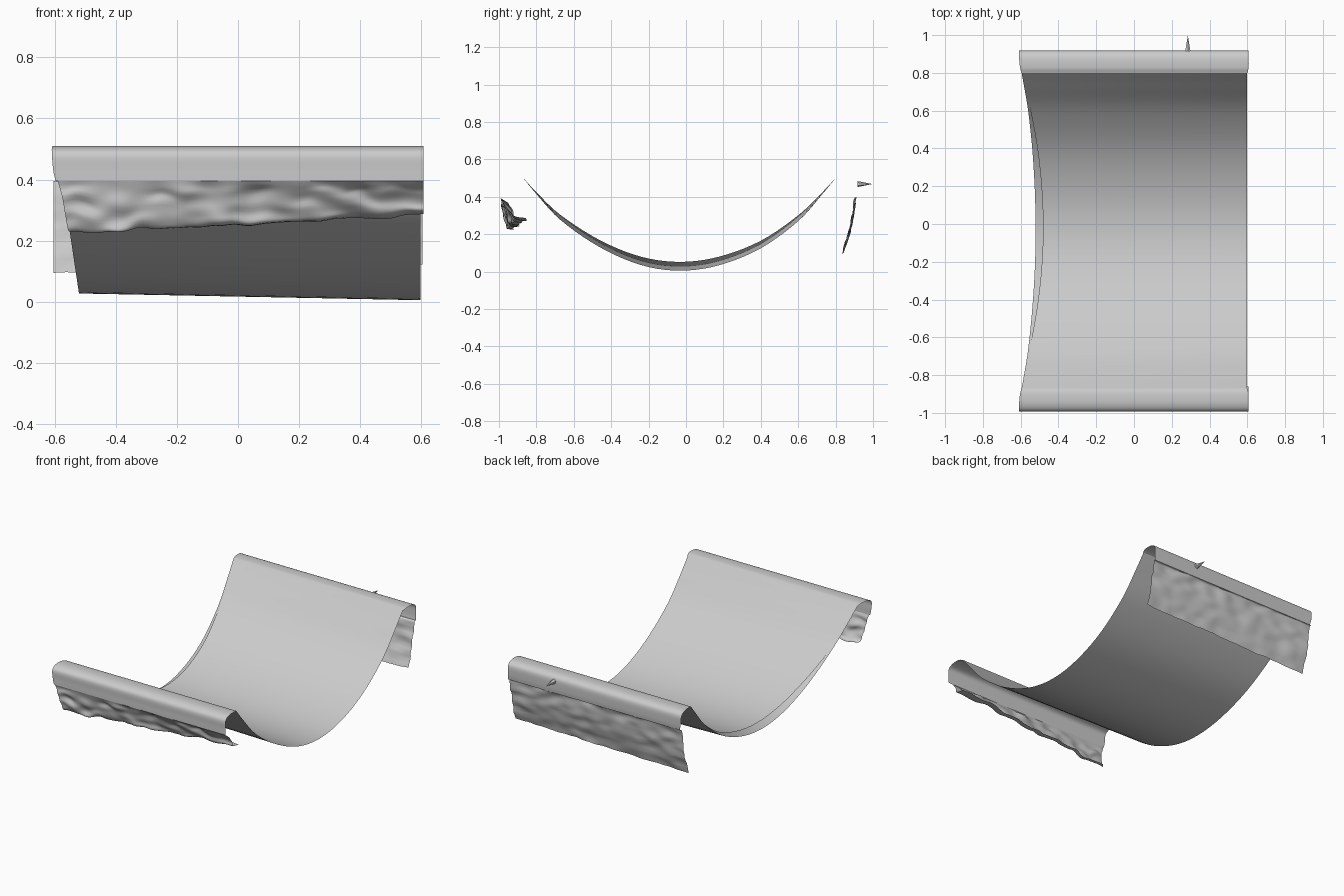
import bpy, bmesh, math
from mathutils import Vector, noise

if "Cube" in bpy.data.objects:
    bpy.data.objects.remove(bpy.data.objects["Cube"])


def spline(pts, sub):
    """Catmull-Rom samples through the given points."""
    p = [Vector(q) for q in pts]
    p = [2 * p[0] - p[1]] + p + [2 * p[-1] - p[-2]]
    out = []
    for i in range(1, len(p) - 2):
        a, b, c, d = p[i - 1:i + 3]
        for k in range(sub):
            t = k / sub
            out.append(0.5 * (2 * b + (c - a) * t + (2 * a - 5 * b + 4 * c - d) * t * t
                              + (3 * b - a - 3 * c + d) * t ** 3))
    return out + [p[-2]]


def sheet(name, left, right, steps, sub=5, rumple=0.0, ease=1.0):
    """Open sheet stretched from a left edge curve to a right edge curve."""
    a, b = spline(left, sub), spline(right, sub)
    bm = bmesh.new()
    grid = []
    for j, (p, q) in enumerate(zip(a, b)):
        fade = min(1, j / 4)
        row = []
        for i in range(steps + 1):
            v = p.lerp(q, (i / steps) ** ease)
            if rumple:
                n = noise.noise(Vector((v.x * 9, v.z * 22, 3)))
                v.y += rumple * fade * n
                v.z += 0.5 * rumple * fade * noise.noise(Vector((v.x * 14, v.z * 9, 8)))
            row.append(bm.verts.new(v))
        grid.append(row)
    for r, s in zip(grid, grid[1:]):
        for i in range(steps):
            bm.faces.new((r[i], r[i + 1], s[i + 1], s[i]))
    bm.normal_update()
    me = bpy.data.meshes.new(name)
    bm.to_mesh(me)
    bm.free()
    ob = bpy.data.objects.new(name, me)
    bpy.context.collection.objects.link(ob)
    for f in me.polygons:
        f.use_smooth = True
    return ob


# Sagging deck: right edge profile, left edge slightly higher and drawn inwards
sag = [(-0.87, 0.50), (-0.80, 0.415), (-0.67, 0.275), (-0.46, 0.13), (-0.24, 0.035), (-0.03, 0.005),
       (0.18, 0.035), (0.40, 0.125), (0.60, 0.27), (0.73, 0.415), (0.80, 0.50)]
right = [(0.597, y, z) for y, z in sag]
left = [(-0.52 - 0.15 * z, y, z + 0.022 * min(1, (0.5 - z) / 0.2)) for y, z in sag]
sheet("seat_sling", left, right, 24)

# Narrow hem turned back along the left edge, fading out towards the ends
hem = []
for x, y, z in left:
    w = max(0.02, 1 - (y / 0.75) ** 2)
    hem.append((x + 0.042 * w, y, z + 0.025 * w))
sheet("left_hem", left, hem, 3)

# Rolled rims over the front and back rails
front_rim = [(-0.87, 0.50), (-0.90, 0.509), (-0.955, 0.507), (-0.99, 0.485), (-0.992, 0.43), (-0.992, 0.395)]
back_rim = [(0.80, 0.50), (0.83, 0.509), (0.885, 0.507), (0.915, 0.485), (0.918, 0.43), (0.915, 0.395)]
for name, rim in (("front_rim", front_rim), ("back_rim", back_rim)):
    l = [(-0.595 - 0.015 * math.sin(i * 0.6), y, z) for i, (y, z) in enumerate(rim)]
    r = [(0.60 + 0.007 * min(1, i), y, z) for i, (y, z) in enumerate(rim)]
    sheet(name, l, r, 24)

# Front flap: hangs down at the left, tucks under towards the right
sheet("front_flap",
      [(-0.59, -0.992, 0.395), (-0.575, -0.98, 0.34), (-0.565, -0.97, 0.28), (-0.555, -0.955, 0.228),
       (-0.54, -0.93, 0.225)],
      [(0.607, -0.992, 0.395), (0.607, -0.95, 0.36), (0.607, -0.925, 0.32), (0.607, -0.90, 0.295),
       (0.607, -0.845, 0.285)],
      80, 5, 0.022, 1.0)

# Back flap: longer, slanting inwards
back = [(0.915, 0.395), (0.902, 0.385), (0.895, 0.31), (0.875, 0.21), (0.84, 0.095)]
sheet("back_flap", [(-0.605, y, z) for y, z in back],
      [(0.605, y, z + 0.025 * (0.395 - z) / 0.3) for y, z in back], 60, 5, 0.012)

# Small pulled thread on the back rim
bpy.ops.mesh.primitive_cone_add(vertices=6, radius1=0.016, radius2=0, depth=0.082,
                                location=(0.285, 0.957, 0.468), rotation=(-math.pi / 2, 0, 0))
bpy.context.object.name = "pulled_thread"
